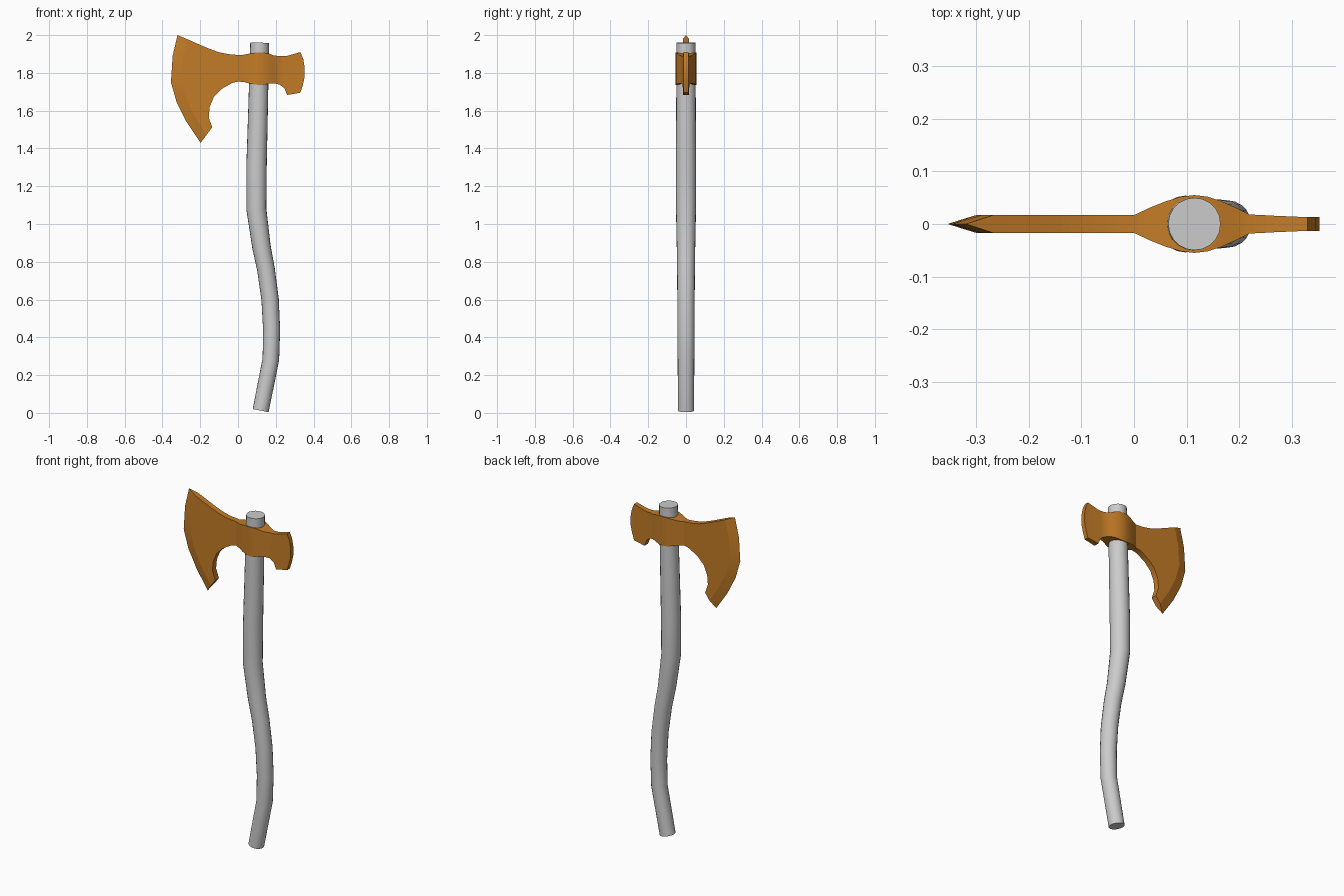
import bpy, bmesh, math
from mathutils import Vector

if "Cube" in bpy.data.objects:
    bpy.data.objects.remove(bpy.data.objects["Cube"])


def finish(bm, name, angle):
    bmesh.ops.recalc_face_normals(bm, faces=bm.faces)
    mesh = bpy.data.meshes.new(name)
    bm.to_mesh(mesh)
    bm.free()
    ob = bpy.data.objects.new(name, mesh)
    bpy.context.collection.objects.link(ob)
    bpy.ops.object.select_all(action='DESELECT')
    ob.select_set(True)
    bpy.context.view_layer.objects.active = ob
    bpy.ops.object.shade_smooth_by_angle(angle=math.radians(angle))
    return ob


# Handle: rings swept along an S-shaped path (x, z, radius)
path = [(0.12, 0.012, 0.043), (0.174, 0.285, 0.044), (0.178, 0.44, 0.045),
        (0.17, 0.60, 0.046), (0.148, 0.76, 0.047), (0.124, 0.88, 0.049),
        (0.097, 1.08, 0.053), (0.098, 1.30, 0.054), (0.106, 1.60, 0.052),
        (0.115, 1.96, 0.05)]
SIDES = 20
bm = bmesh.new()
rings = []
for i, (x, z, r) in enumerate(path):
    a, b = path[max(i - 1, 0)], path[min(i + 1, len(path) - 1)]
    t = Vector((b[0] - a[0], 0, b[1] - a[1])).normalized()
    side = Vector((t.z, 0, -t.x))
    rings.append([bm.verts.new(Vector((x, 0, z)) + side * r * math.cos(k * math.tau / SIDES)
                               + Vector((0, r * math.sin(k * math.tau / SIDES), 0)))
                  for k in range(SIDES)])
for lo, hi in zip(rings, rings[1:]):
    for k in range(SIDES):
        n = (k + 1) % SIDES
        bm.faces.new((lo[k], lo[n], hi[n], hi[k]))
bm.faces.new(rings[0])
bm.faces.new(rings[-1])
finish(bm, "handle", 35)

# Axe head: one cheek drawn as polygons of (x, z, half thickness)
T = 0.017
edge = [(-0.32, 2.0, 0), (-0.346, 1.89, 0), (-0.355, 1.75, 0),
        (-0.325, 1.645, 0), (-0.272, 1.54, 0), (-0.198, 1.43, 0)]
bevel = [(-0.268, 1.978, T), (-0.29, 1.885, T), (-0.30, 1.76, T),
         (-0.272, 1.66, T), (-0.228, 1.57, T), (-0.166, 1.472, T)]
hook = [(-0.137, 1.512, T), (-0.155, 1.565, T), (-0.15, 1.62, T),
        (-0.128, 1.672, T), (-0.087, 1.715, T), (-0.03, 1.747, T)]
crown = [(-0.05, 1.899, T), (-0.10, 1.909, T), (-0.16, 1.931, T)]
# Eye and poll columns: x, top, bottom, half thickness
columns = [(0.0, 1.895, 1.754, T), (0.03, 1.896, 1.752, 0.031),
           (0.06, 1.902, 1.744, 0.043), (0.09, 1.907, 1.738, 0.052),
           (0.115, 1.908, 1.736, 0.055), (0.14, 1.907, 1.738, 0.052),
           (0.165, 1.902, 1.743, 0.044), (0.19, 1.892, 1.745, 0.033),
           (0.22, 1.889, 1.738, 0.018), (0.245, 1.889, 1.72, 0.017),
           (0.26, 1.89, 1.683, 0.016), (0.33, 1.91, 1.695, 0.013)]
poll = [(0.343, 1.735, 0.013), (0.353, 1.78, 0.013),
        (0.353, 1.83, 0.013), (0.345, 1.875, 0.013)]
top = [(x, a, t) for x, a, b, t in columns]
low = [(x, b, t) for x, a, b, t in columns]

polys = [[edge[i], edge[i + 1], bevel[i + 1], bevel[i]] for i in range(5)]
polys.append(bevel + hook + [low[0], top[0]] + crown)
polys += [[low[i], low[i + 1], top[i + 1], top[i]] for i in range(len(top) - 1)]
polys.append([low[-1]] + poll + [top[-1]])

bm = bmesh.new()
verts = {}


def vert(p, s):
    key = (p[0], p[1], s * p[2])
    if key not in verts:
        verts[key] = bm.verts.new((p[0], s * p[2], p[1]))
    return verts[key]


# Both cheeks, then the rim walls that join them
uses = {}
for poly in polys:
    for s in (-1, 1):
        bm.faces.new([vert(p, s) for p in poly])
    for p, q in zip(poly, poly[1:] + poly[:1]):
        uses.setdefault(frozenset((p, q)), []).append((p, q))
for pairs in uses.values():
    p, q = pairs[0]
    if len(pairs) == 1 and (p[2] or q[2]):
        wall = [vert(p, -1), vert(q, -1), vert(q, 1), vert(p, 1)]
        bm.faces.new(list(dict.fromkeys(wall)))
# Keep the ground bevel line crisp
for s in (-1, 1):
    for p, q in zip(bevel, bevel[1:]):
        bm.edges.get((vert(p, s), vert(q, s))).smooth = False
head = finish(bm, "axe_head", 28)
for p in head.data.polygons:
    p.use_smooth = p.use_smooth and len(p.vertices) == 4
mat = bpy.data.materials.new("bronze")
mat.diffuse_color = (0.55, 0.2, 0.02, 1)
mat.use_nodes = True
mat.node_tree.nodes["Principled BSDF"].inputs["Base Color"].default_value = mat.diffuse_color
head.data.materials.append(mat)
